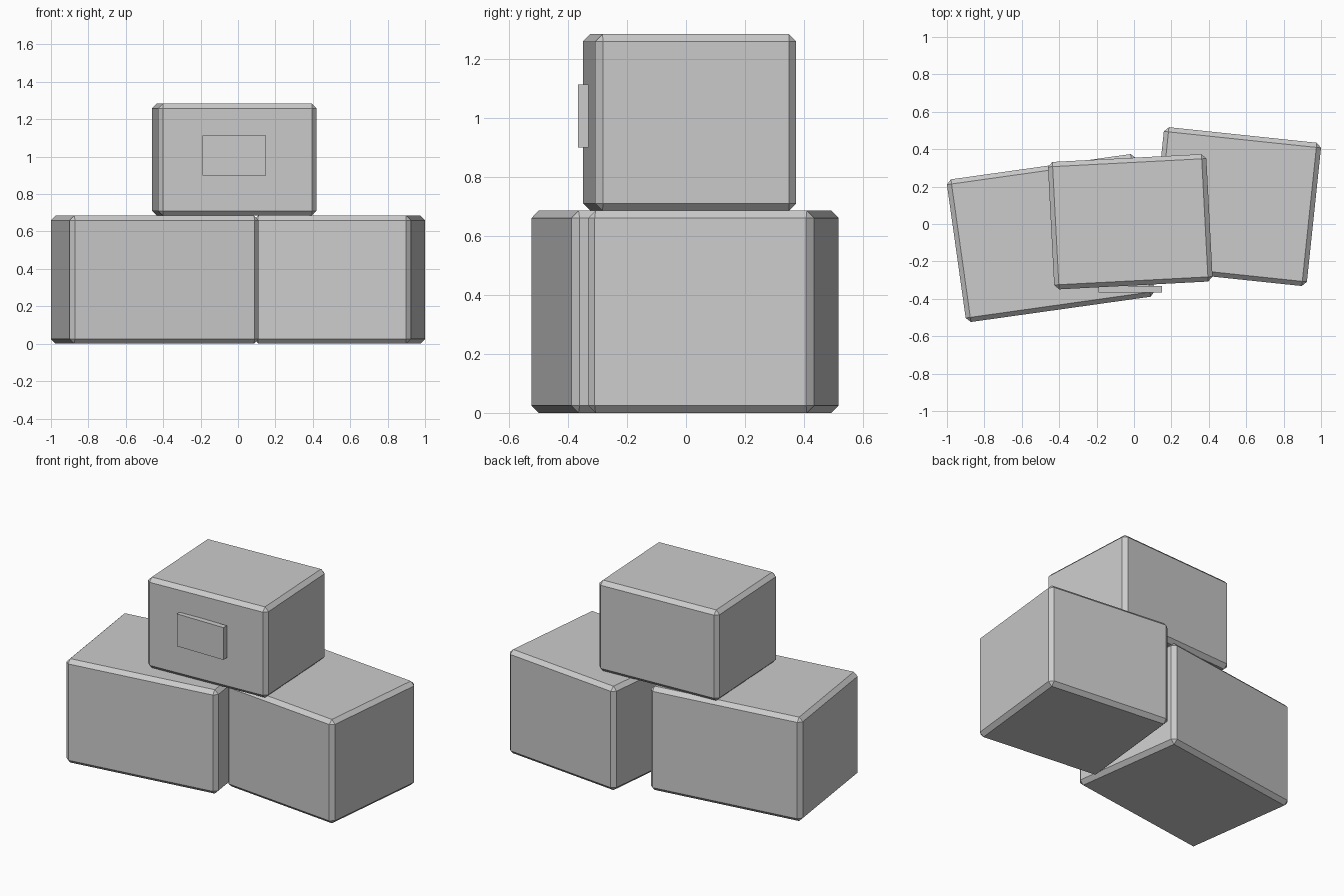
import bpy
import math

if "Cube" in bpy.data.objects:
    bpy.data.objects.remove(bpy.data.objects["Cube"])

grey = bpy.data.materials.new("plain grey")
grey.diffuse_color = (0.6, 0.6, 0.6, 1.0)
grey.use_nodes = True
grey.node_tree.nodes["Principled BSDF"].inputs["Base Color"].default_value = grey.diffuse_color


def box(name, size, centre, turn=0.0, chamfer=0.0):
    """Box of a full size, turned about z in degrees, with chamfered edges."""
    bpy.ops.mesh.primitive_cube_add(size=1, location=centre)
    ob = bpy.context.object
    ob.name = name
    ob.scale = size
    bpy.ops.object.transform_apply(location=False, rotation=False, scale=True)
    ob.rotation_euler.z = math.radians(turn)
    if chamfer:
        mod = ob.modifiers.new("chamfer", "BEVEL")
        mod.width = chamfer
        mod.segments = 1
    ob.data.materials.append(grey)
    return ob


LOW = 0.685   # height of the bottom crates
TOP = 1.283   # top of the stack

# Two crates side by side on the ground
box("left_crate", (1.02, 0.77, LOW), (-0.445, -0.075, LOW / 2), 8, 0.025)
box("right_crate", (0.845, 0.77, LOW), (0.542, 0.093, LOW / 2), -6, 0.025)

# Smaller crate stacked across them
box("top_crate", (0.848, 0.682, TOP - LOW), (-0.02, 0.012, (LOW + TOP) / 2), 3, 0.025)

# Label plate on the front of the top crate
box("label_plate", (0.34, 0.035, 0.213), (-0.02, -0.3485, 1.006))
